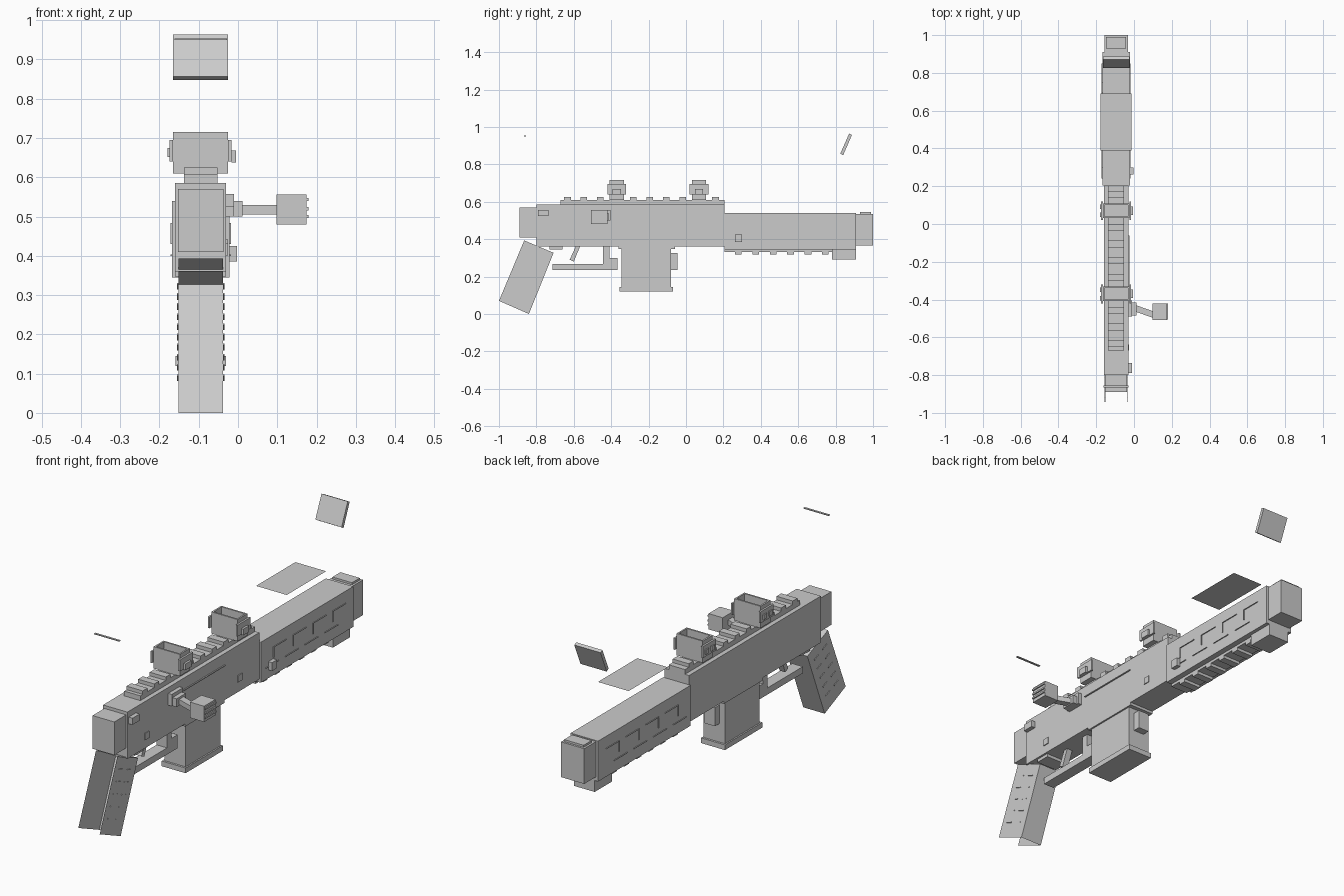
import bpy, bmesh
from mathutils import Vector

if "Cube" in bpy.data.objects:
    bpy.data.objects.remove(bpy.data.objects["Cube"])

CX = -0.095  # centre line of the body

grey = bpy.data.materials.new("plain grey")
grey.diffuse_color = (0.6, 0.6, 0.6, 1)
grey.use_nodes = True
grey.node_tree.nodes["Principled BSDF"].inputs["Base Color"].default_value = grey.diffuse_color


def finish(name, bm, recalc=True):
    if recalc:
        bmesh.ops.recalc_face_normals(bm, faces=bm.faces)
    me = bpy.data.meshes.new(name)
    bm.to_mesh(me)
    bm.free()
    me.materials.append(grey)
    ob = bpy.data.objects.new(name, me)
    bpy.context.collection.objects.link(ob)
    return ob


def add_box(bm, x0, x1, y0, y1, z0, z1):
    verts = bmesh.ops.create_cube(bm, size=1)["verts"]
    for v in verts:
        v.co = Vector(((x0 + x1) / 2 + v.co.x * (x1 - x0),
                       (y0 + y1) / 2 + v.co.y * (y1 - y0),
                       (z0 + z1) / 2 + v.co.z * (z1 - z0)))


def boxes(name, *dims):
    bm = bmesh.new()
    for d in dims:
        add_box(bm, *d)
    return finish(name, bm)


def mid(half, y0, y1, z0, z1):
    """Box centred on the body's centre line."""
    return (CX - half, CX + half, y0, y1, z0, z1)


def add_prism(bm, poly, lo, hi, axis="x"):
    """Extrude a polygon given as (y, z), or (x, y) for axis z."""
    def point(p, t):
        return (t, p[0], p[1]) if axis == "x" else (p[0], p[1], t)
    a = [bm.verts.new(point(p, lo)) for p in poly]
    b = [bm.verts.new(point(p, hi)) for p in poly]
    bm.faces.new(a)
    bm.faces.new(b[::-1])
    for i in range(len(poly)):
        j = (i + 1) % len(poly)
        bm.faces.new((a[i], b[i], b[j], a[j]))


def prism(name, poly, lo, hi, axis="x"):
    bm = bmesh.new()
    add_prism(bm, poly, lo, hi, axis)
    return finish(name, bm)


# Main body
boxes("receiver", mid(0.065, -0.80, 0.205, 0.36, 0.585))
boxes("rear_cap", mid(0.058, -0.89, -0.80, 0.41, 0.57))
boxes("handguard", mid(0.073, 0.205, 0.91, 0.345, 0.54))
boxes("muzzle", mid(0.062, 0.91, 1.0, 0.365, 0.535),
      mid(0.052, 0.93, 0.99, 0.535, 0.545))
boxes("front_foot", mid(0.055, 0.78, 0.91, 0.29, 0.345))
boxes("receiver_underside", mid(0.055, -0.73, -0.66, 0.345, 0.36),
      mid(0.065, -0.36, -0.06, 0.347, 0.36))

# Toothed rails above and below
boxes("top_rail", mid(0.043, -0.67, 0.205, 0.585, 0.608),
      *[mid(0.043, y - 0.018, y + 0.018, 0.608, 0.625)
        for y in [-0.634 + 0.088 * i for i in range(10)]])
boxes("lower_rail", mid(0.045, 0.205, 0.78, 0.332, 0.345),
      *[mid(0.045, y - 0.018, y + 0.018, 0.318, 0.332)
        for y in [0.28 + 0.093 * i for i in range(6)]])

# Two open-topped sights with side knobs
for name, y in (("rear_sight", -0.37), ("front_sight", 0.07)):
    parts = [mid(0.043, y - 0.035, y + 0.035, 0.608, 0.635),
             mid(0.07, y - 0.038, y + 0.038, 0.61, 0.655),
             mid(0.07, y - 0.038, y - 0.030, 0.655, 0.715),
             mid(0.07, y + 0.030, y + 0.038, 0.655, 0.715),
             mid(0.045, y - 0.015, y + 0.015, 0.655, 0.66)]
    for s in (-1, 1):
        def side(a, b):
            return sorted((CX + s * a, CX + s * b))
        parts += [(*side(0.062, 0.07), y - 0.038, y + 0.038, 0.655, 0.715),
                  (*side(0.07, 0.079), y - 0.05, y + 0.05, 0.64, 0.695)]
    parts += [(CX + 0.079, CX + 0.09, y - 0.022, y + 0.022, 0.638, 0.668)]
    parts += [(CX - 0.085, CX - 0.079, y + d - 0.012, y + d + 0.012, 0.652, 0.675)
              for d in (-0.022, 0.022)]
    boxes(name, *parts)

# Charging handle on the right
boxes("handle_mount", (-0.03, -0.01, -0.49, -0.405, 0.50, 0.557),
      (-0.01, 0.012, -0.485, -0.415, 0.50, 0.54))
prism("handle_arm", [(0.01, -0.465), (0.11, -0.50), (0.11, -0.465), (0.01, -0.43)],
      0.505, 0.53, "z")
boxes("handle_knob", (0.098, 0.174, -0.507, -0.42, 0.48, 0.556),
      *[(0.174, 0.18, -0.505, -0.422, z - 0.004, z + 0.004) for z in (0.5, 0.52, 0.543)])

# Small buttons, pins and seams on the sides
boxes("rear_button", (-0.03, -0.01, -0.79, -0.735, 0.525, 0.557))
boxes("handguard_button", (-0.025, -0.002, 0.262, 0.30, 0.385, 0.425))
boxes("pins", *[(-0.03, -0.026, y - 0.016, y + 0.016, z - 0.016, z + 0.016)
                for y, z in ((0.055, 0.425), (-0.655, 0.417))])
boxes("port_seam", (-0.03, -0.024, -0.38, -0.06, 0.527, 0.531))
seams = []
for s in (-1, 1):
    xs = sorted((CX + s * 0.073, CX + s * 0.077))
    for y in (0.30, 0.45, 0.60, 0.75):
        seams += [(*xs, y, y + 0.1, 0.48, 0.483), (*xs, y, y + 0.003, 0.43, 0.48),
                  (*xs, y - 0.06, y + 0.04, 0.40, 0.403)]
boxes("handguard_seams", *seams)

# Magazine
boxes("magazine", mid(0.057, -0.345, -0.08, 0.14, 0.35),
      mid(0.064, -0.355, -0.07, 0.12, 0.145))
boxes("magazine_catch", mid(0.028, -0.08, -0.045, 0.235, 0.325))

# Trigger and its guard
boxes("trigger_guard", mid(0.028, -0.715, -0.365, 0.235, 0.267),
      mid(0.028, -0.41, -0.365, 0.267, 0.30),
      mid(0.028, -0.445, -0.41, 0.267, 0.36))
prism("trigger", [(-0.622, 0.29), (-0.60, 0.28), (-0.567, 0.36), (-0.59, 0.36)],
      CX - 0.015, CX + 0.015)

# Grip: tilted shell, open at the rear and the bottom
GX = 0.057
corners = [(-0.865, 0.393), (-0.708, 0.327), (-0.84, 0.0), (-1.0, 0.07)]
bm = bmesh.new()
left, right = [[bm.verts.new((CX + s * GX, y, z)) for y, z in corners] for s in (-1, 1)]
bm.faces.new(left)
bm.faces.new(right[::-1])
for i in (0, 1):
    bm.faces.new((left[i], right[i], right[i + 1], left[i + 1]))
finish("grip", bm)

# Short raised dashes on the grip sides
bm = bmesh.new()
top = Vector(corners[0])
across = Vector(corners[1]) - top
down = Vector(corners[3]) - top
for s in (-1, 1):
    xs = sorted((CX + s * GX, CX + s * (GX + 0.003)))
    for row in range(5):
        for a in (0.2, 0.6):
            p = top + down * (0.15 + 0.16 * row) + across * a
            q = p + across * 0.2
            t = down * 0.012
            add_prism(bm, [p, q, q + t, p + t], *xs)
finish("grip_dashes", bm)

# Loose plates floating above the body
prism("tilted_plate", [(0.825, 0.857), (0.84, 0.848), (0.887, 0.957), (0.872, 0.964)],
      CX - 0.07, CX + 0.07)
bm = bmesh.new()
bm.faces.new([bm.verts.new((CX + a * 0.082, y, 0.70))
              for a, y in ((-1, 0.39), (1, 0.39), (1, 0.69), (-1, 0.69))])
finish("flat_plate", bm, False)
boxes("thin_strip", mid(0.067, -0.865, -0.855, 0.95, 0.954))
